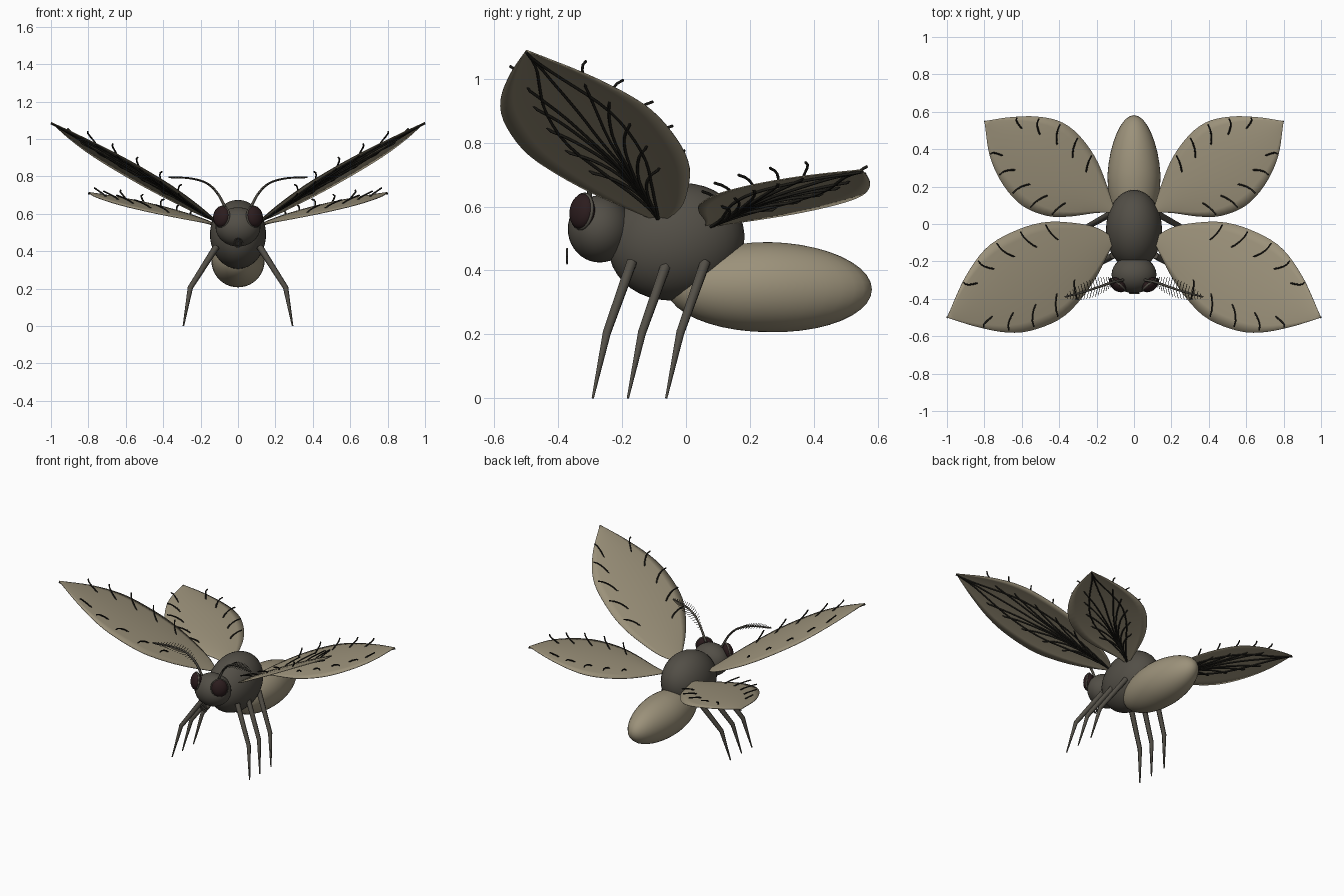
import bpy, bmesh, math
from mathutils import Vector, Matrix

cube = bpy.data.objects.get("Cube")
if cube:
    bpy.data.objects.remove(cube)


def material(name, rgb):
    m = bpy.data.materials.new(name)
    m.use_nodes = True
    m.diffuse_color = (*rgb, 1)
    m.node_tree.nodes["Principled BSDF"].inputs["Base Color"].default_value = (*rgb, 1)
    return m


TAN = material("tan", (0.33, 0.285, 0.195))
GREY = material("dark_brown_grey", (0.085, 0.077, 0.062))
EYE = material("eye_maroon", (0.025, 0.012, 0.013))
VEIN = material("vein_black", (0.014, 0.013, 0.010))


def finish(name, bm, mat):
    me = bpy.data.meshes.new(name)
    bmesh.ops.recalc_face_normals(bm, faces=bm.faces)
    for f in bm.faces:
        f.smooth = True
    bm.to_mesh(me)
    bm.free()
    me.materials.append(mat)
    ob = bpy.data.objects.new(name, me)
    bpy.context.collection.objects.link(ob)
    return ob


def ellipsoid(name, centre, radii, mat, turn=Matrix(), shape=None):
    bm = bmesh.new()
    bmesh.ops.create_uvsphere(bm, u_segments=32, v_segments=20, radius=1)
    if shape:
        for v in bm.verts:
            v.co = shape(v.co)
    bm.transform(Matrix.Translation(centre) @ turn @ Matrix.Diagonal((*radii, 1)))
    return finish(name, bm, mat)


def tubes(name, paths, radius, mat, closed=False):
    """Round tubes along paths; each point may carry a thickness factor."""
    cu = bpy.data.curves.new(name, 'CURVE')
    cu.dimensions = '3D'
    cu.bevel_depth = radius
    cu.bevel_resolution = 1
    cu.use_fill_caps = True
    for path in paths:
        sp = cu.splines.new('POLY')
        sp.points.add(len(path) - 1)
        sp.use_cyclic_u = closed
        for p, q in zip(sp.points, path):
            p.co = (q[0], q[1], q[2], 1)
            p.radius = q[3] if len(q) > 3 else 1
    cu.materials.append(mat)
    ob = bpy.data.objects.new(name, cu)
    bpy.context.collection.objects.link(ob)
    return ob


def smooth_path(pts, t):
    """Catmull-Rom point at t in 0..1, spaced by chord length."""
    pts = [Vector(p) for p in pts]
    lens = [(b - a).length for a, b in zip(pts, pts[1:])]
    d = t * sum(lens)
    i = 0
    while i < len(lens) - 1 and d > lens[i]:
        d -= lens[i]
        i += 1
    u = min(d / lens[i], 1)
    b, c = pts[i], pts[i + 1]
    a = pts[i - 1] if i else 2 * b - c
    e = pts[i + 2] if i + 2 < len(pts) else 2 * c - b
    return 0.5 * (2 * b + (c - a) * u + (2 * a - 5 * b + 4 * c - e) * u ** 2
                  + (3 * b - a - 3 * c + e) * u ** 3)


# Body
ellipsoid("thorax", (0, -0.03, 0.49), (0.15, 0.215, 0.182), GREY, Matrix.Rotation(math.radians(14), 4, 'X'))
ellipsoid("head", (0, -0.27, 0.53), (0.12, 0.1, 0.105), GREY)


def taper(co):
    back = max(0, co.y)
    return Vector((co.x * (1 - 0.12 * back), co.y, co.z - 0.05 * back))


ellipsoid("abdomen", (0, 0.26, 0.348), (0.142, 0.322, 0.141), TAN, shape=taper)

# Coiled mouthpart, floating in front of the face
coil = [(r * math.cos(a), -0.372, 0.443 + r * math.sin(a))
        for a, r in ((k * math.pi / 8, 0.027 - 0.0005 * k) for k in range(40))]
tubes("coiled_mouthpart", [coil], 0.003, GREY)


def wing(name, side, front, rear, height):
    """Domed leaf-shaped wing lofted between two edges, with raised veins."""
    def point(t, s, lift=0.0):
        p = smooth_path(front, t).lerp(smooth_path(rear, t), s)
        dome = 0.02 * 4 * s * (1 - s) * math.sin(math.pi * t)
        return (side * p.x, p.y, height(p.x, p.y) + dome + lift)

    nt, ns = 28, 10
    bm = bmesh.new()
    rows = [[bm.verts.new(point(i / nt, j / ns)) for j in range(ns + 1)] for i in range(nt + 1)]
    for a, b in zip(rows, rows[1:]):
        for j in range(ns):
            bm.faces.new((a[j], a[j + 1], b[j + 1], b[j]))
    bmesh.ops.remove_doubles(bm, verts=bm.verts, dist=0.0005)
    ob = finish(name, bm, TAN)
    sol = ob.modifiers.new("thickness", 'SOLIDIFY')
    sol.thickness = 0.004
    sol.offset = 0

    # Main ribs run root to tip; side veins peel off and poke up at the edges
    paths = [[point(k / 20, 0.5 + bow * math.sin(math.pi * k / 20), -0.007) for k in range(21)]
             for bow in (-0.22, 0, 0.22)]
    for way in (-1, 1):
        for n in range(5):
            end = 0.34 + 0.12 * n
            path = []
            for k in range(17):
                u = k / 16
                t = end * (1 - (1 - u) ** 1.7)
                path.append(point(t, 0.5 + way * 0.47 * u ** 2.2,
                                  -0.007 + 0.05 * max(0, (u - 0.75) / 0.25) ** 0.7))
            paths.append(path)
    tubes(name + "_veins", paths, 0.0045, VEIN)


FORE_FRONT = [(0.10, -0.08), (0.2, -0.28), (0.3, -0.42), (0.4, -0.51), (0.55, -0.57), (0.68, -0.58), (0.84, -0.55), (1, -0.5)]
FORE_REAR = [(0.10, -0.08), (0.2, -0.02), (0.32, 0.005), (0.47, 0.01), (0.62, -0.03), (0.78, -0.12), (0.9, -0.28), (1, -0.5)]
HIND_FRONT = [(0.10, 0.06), (0.2, 0.06), (0.35, 0.04), (0.47, 0.045), (0.6, 0.1), (0.7, 0.21), (0.77, 0.36), (0.8, 0.55)]
HIND_REAR = [(0.10, 0.06), (0.15, 0.22), (0.21, 0.36), (0.3, 0.48), (0.4, 0.55), (0.53, 0.575), (0.67, 0.57), (0.8, 0.55)]

# Paired parts
for side, label in ((1, "left"), (-1, "right")):
    wing(label + "_forewing", side, FORE_FRONT, FORE_REAR,
         lambda x, y: 0.55 + 0.52 * (x - 0.1) - 0.17 * (y + 0.08))
    wing(label + "_hindwing", side, HIND_FRONT, HIND_REAR,
         lambda x, y: 0.535 + 0.2 * (x - 0.1) + 0.08 * (y - 0.05))

    # Eye with a raised rim
    look = Vector((side * 0.6, -0.78, 0.15)).to_track_quat('Z', 'Y').to_matrix().to_4x4()
    spot = Vector((side * 0.088, -0.325, 0.585))
    ellipsoid(label + "_eye", spot, (0.05, 0.056, 0.032), EYE, look)
    for size, off in ((0.054, 0.0), (0.041, 0.017)):
        rim = [spot + look.to_3x3() @ Vector((size * 0.92 * math.cos(a), size * math.sin(a), off))
               for a in (k * math.pi / 16 for k in range(32))]
        tubes(label + "_eye_rim", [rim], 0.006 if off == 0 else 0.003, GREY if off == 0 else EYE, True)

    # Legs
    for pos, hip in (("front", -0.17), ("middle", -0.06), ("rear", 0.06)):
        knee, foot = hip - 0.078, hip - 0.122
        tubes(f"{label}_{pos}_leg", [[(side * 0.115, hip, 0.425, 1), (side * 0.255, knee, 0.205, 0.8),
                                      (side * 0.292, foot, 0, 0.22)]], 0.018, GREY)

    # Feathered antenna
    stem = [(side * 0.06, -0.30, 0.62), (side * 0.11, -0.31, 0.71), (side * 0.17, -0.33, 0.765),
            (side * 0.26, -0.36, 0.79), (side * 0.37, -0.39, 0.795)]
    line = [smooth_path(stem, k / 24) for k in range(25)]
    tubes(label + "_antenna", [[(*p, 1 - 0.4 * k / 24) for k, p in enumerate(line)]], 0.008, GREY)
    hairs = []
    for k in range(5, 24):
        p = smooth_path(stem, k / 24)
        reach = 0.05 * math.sin(math.pi * (k - 3) / 22)
        for way in (-1, 1):
            hairs.append([p, p + Vector((side * 0.25, way, 0.1)) * reach])
    tubes(label + "_antenna_bristles", hairs, 0.0015, VEIN)
